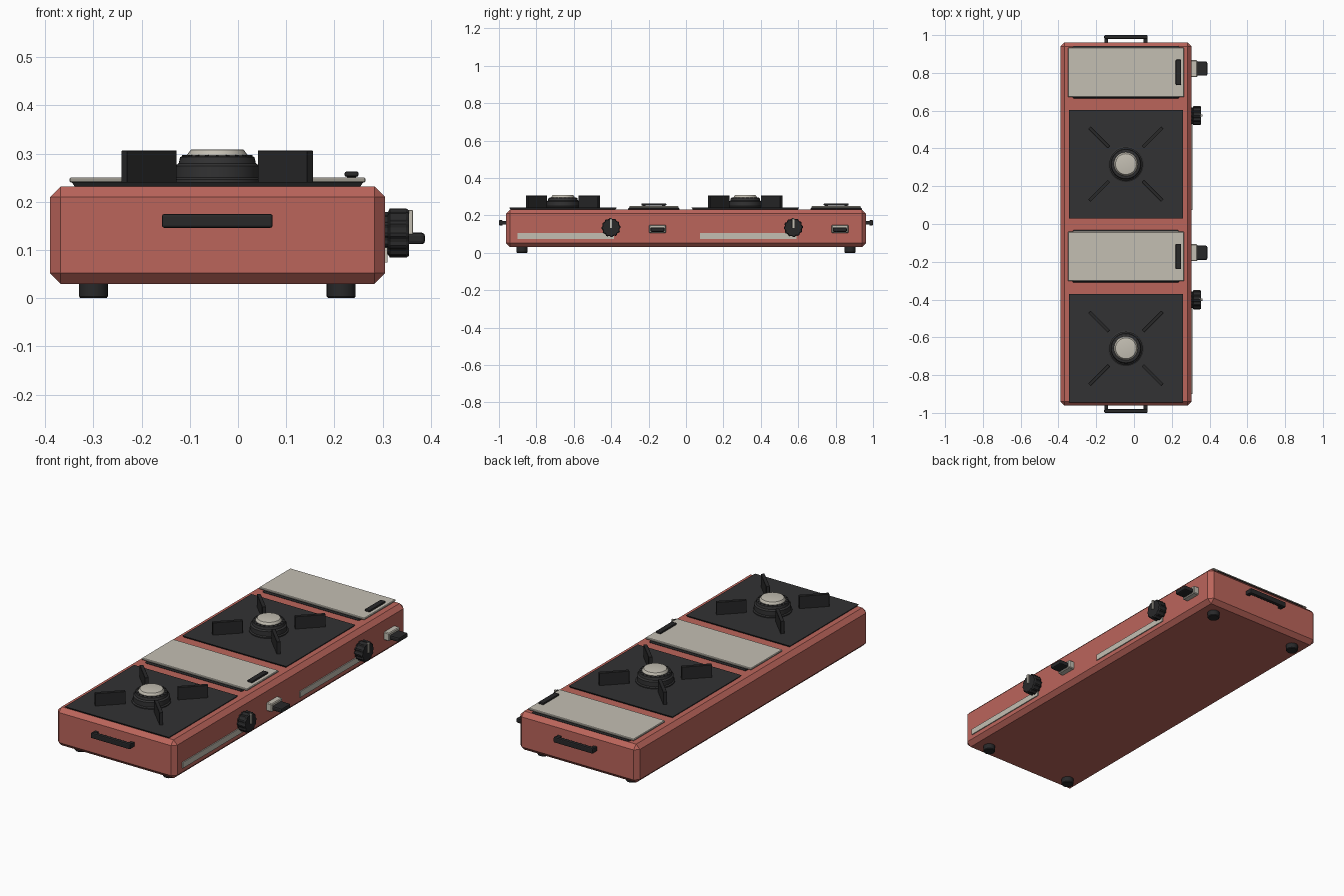
import bpy
import bmesh
from math import radians, pi, sin, cos

cube = bpy.data.objects.get("Cube")
if cube:
    bpy.data.objects.remove(cube, do_unlink=True)


def material(name, r, g, b):
    m = bpy.data.materials.new(name)
    m.use_nodes = True
    m.diffuse_color = (r, g, b, 1)
    m.node_tree.nodes["Principled BSDF"].inputs["Base Color"].default_value = (r, g, b, 1)
    return m


RED = material("brick red enamel", 0.5, 0.13, 0.105)
CREAM = material("warm grey metal", 0.55, 0.52, 0.45)
DARK = material("charcoal iron", 0.032, 0.032, 0.033)
BLACK = material("black plastic", 0.021, 0.021, 0.022)

CX = -0.043      # centre line of the casing
SIDE = 0.305     # control side of the casing


def finish(name, bm, mat, bevel=0, segments=1, smooth=False):
    bmesh.ops.recalc_face_normals(bm, faces=bm.faces)
    mesh = bpy.data.meshes.new(name)
    bm.to_mesh(mesh)
    bm.free()
    mesh.materials.append(mat)
    ob = bpy.data.objects.new(name, mesh)
    bpy.context.collection.objects.link(ob)
    if bevel:
        mod = ob.modifiers.new("edge bevel", 'BEVEL')
        mod.width = bevel
        mod.segments = segments
    if smooth:
        bpy.ops.object.select_all(action='DESELECT')
        ob.select_set(True)
        bpy.context.view_layer.objects.active = ob
        bpy.ops.object.shade_smooth_by_angle(angle=radians(35))
    return ob


def box(name, mat, x, y, z, bevel=0, segments=1):
    """Box from (low, high) ranges on each axis."""
    bm = bmesh.new()
    bmesh.ops.create_cube(bm, size=1)
    for v in bm.verts:
        for i, (lo, hi) in enumerate((x, y, z)):
            v.co[i] = lo if v.co[i] < 0 else hi
    return finish(name, bm, mat, bevel, segments)


def lathe(name, mat, profile, location, sides=32, flute=0):
    """Closed solid of revolution about z from (radius, height) pairs."""
    bm = bmesh.new()
    rings = []
    for r, z in profile:
        ring = []
        for i in range(sides):
            a = 2 * pi * i / sides
            rad = r - (flute if i % 4 > 1 else 0)
            ring.append(bm.verts.new((rad * cos(a), rad * sin(a), z)))
        rings.append(ring)
    for low, high in zip(rings, rings[1:]):
        for i in range(sides):
            j = (i + 1) % sides
            bm.faces.new((low[i], low[j], high[j], high[i]))
    bm.faces.new(rings[0][::-1])
    bm.faces.new(rings[-1])
    ob = finish(name, bm, mat, smooth=not flute)
    ob.location = location
    return ob


# Casing and feet
box("casing", RED, (-0.39, SIDE), (-0.962, 0.962), (0.03, 0.232), 0.022)
for x in (-0.3, 0.214):
    for y in (-0.877, 0.877):
        lathe("foot", BLACK, [(0.027, 0), (0.03, 0.004), (0.03, 0.034)], (x, y, 0), 24)

# Carrying handles on both ends
for s in (-1, 1):
    ends = lambda a, b: tuple(sorted((s * a, s * b)))
    box("end_handle_bar", BLACK, (CX - 0.115, CX + 0.115), ends(0.98, 1.0),
        (0.146, 0.175), 0.005, 2)
    for x in (CX - 0.104, CX + 0.104):
        box("end_handle_post", BLACK, (x - 0.01, x + 0.01), ends(0.955, 0.985),
            (0.15, 0.171))


def burner(y):
    # Flared drip tray
    tray = box("drip_tray", DARK, (-0.345, 0.26), (y - 0.287, y + 0.287), (0.229, 0.241))
    for v in tray.data.vertices:
        if v.co.z < 0.235:
            v.co.x += 0.008 if v.co.x < CX else -0.008
            v.co.y += 0.008 if v.co.y < y else -0.008
    # Burner ring and cap
    lathe("burner_ring", DARK, [(0.094, 0.238), (0.094, 0.246), (0.088, 0.25),
                                (0.088, 0.274), (0.08, 0.28), (0.077, 0.293),
                                (0.066, 0.296)], (CX, y, 0), 40)
    lathe("burner_cap", CREAM, [(0.064, 0.29), (0.063, 0.297), (0.055, 0.308),
                                (0.051, 0.309)], (CX, y, 0), 40)
    # Gas ports around the cap
    for i in range(20):
        a = 2 * pi * i / 20
        port = box("gas_port", BLACK, (0.066, 0.073), (-0.003, 0.003), (0.29, 0.297))
        port.location = (CX, y, 0)
        port.rotation_euler.z = a
    # Pan support blades
    for i in range(4):
        blade = box("pan_support", BLACK, (0.127, 0.273), (-0.009, 0.009),
                    (0.238, 0.306), 0.001)
        blade.location = (CX, y, 0)
        blade.rotation_euler.z = radians(45 + 90 * i)


def fuel_lid(y):
    box("lid_seal", BLACK, (-0.325, 0.24), (y - 0.139, y + 0.139), (0.228, 0.241), 0.006)
    box("lid", CREAM, (-0.35, 0.265), (y - 0.131, y + 0.131), (0.24, 0.25), 0.003)
    # Lid pull
    box("lid_pull_bar", BLACK, (0.221, 0.25), (y - 0.067, y + 0.067),
        (0.252, 0.263), 0.004, 2)
    for s in (-1, 1):
        box("lid_pull_post", BLACK, (0.226, 0.245),
            (y + s * 0.052 - 0.008, y + s * 0.052 + 0.008), (0.248, 0.256))


def controls(y):
    # Trim strip, fluted knob with pointer, latch
    box("trim_strip", CREAM, (SIDE - 0.003, SIDE + 0.005), (y - 0.242, y + 0.273),
        (0.074, 0.105))
    knob = lathe("knob", BLACK, [(0.044, -0.002), (0.044, 0.006), (0.051, 0.01),
                                 (0.051, 0.044), (0.047, 0.05)],
                 (SIDE, y + 0.257, 0.135), 48, 0.004)
    knob.rotation_euler.y = radians(90)
    box("knob_pointer", CREAM, (0.345, 0.363), (y + 0.251, y + 0.263), (0.132, 0.183), 0.001)
    box("latch_base", CREAM, (SIDE - 0.004, 0.335), (y + 0.461, y + 0.551),
        (0.106, 0.149), 0.004)
    box("latch_lever", BLACK, (0.325, 0.388), (y + 0.468, y + 0.543),
        (0.112, 0.136), 0.007, 2)


# Two identical cooking stations along the casing
for station in (-0.658, 0.317):
    burner(station)
    fuel_lid(station + 0.486)
    controls(station)
